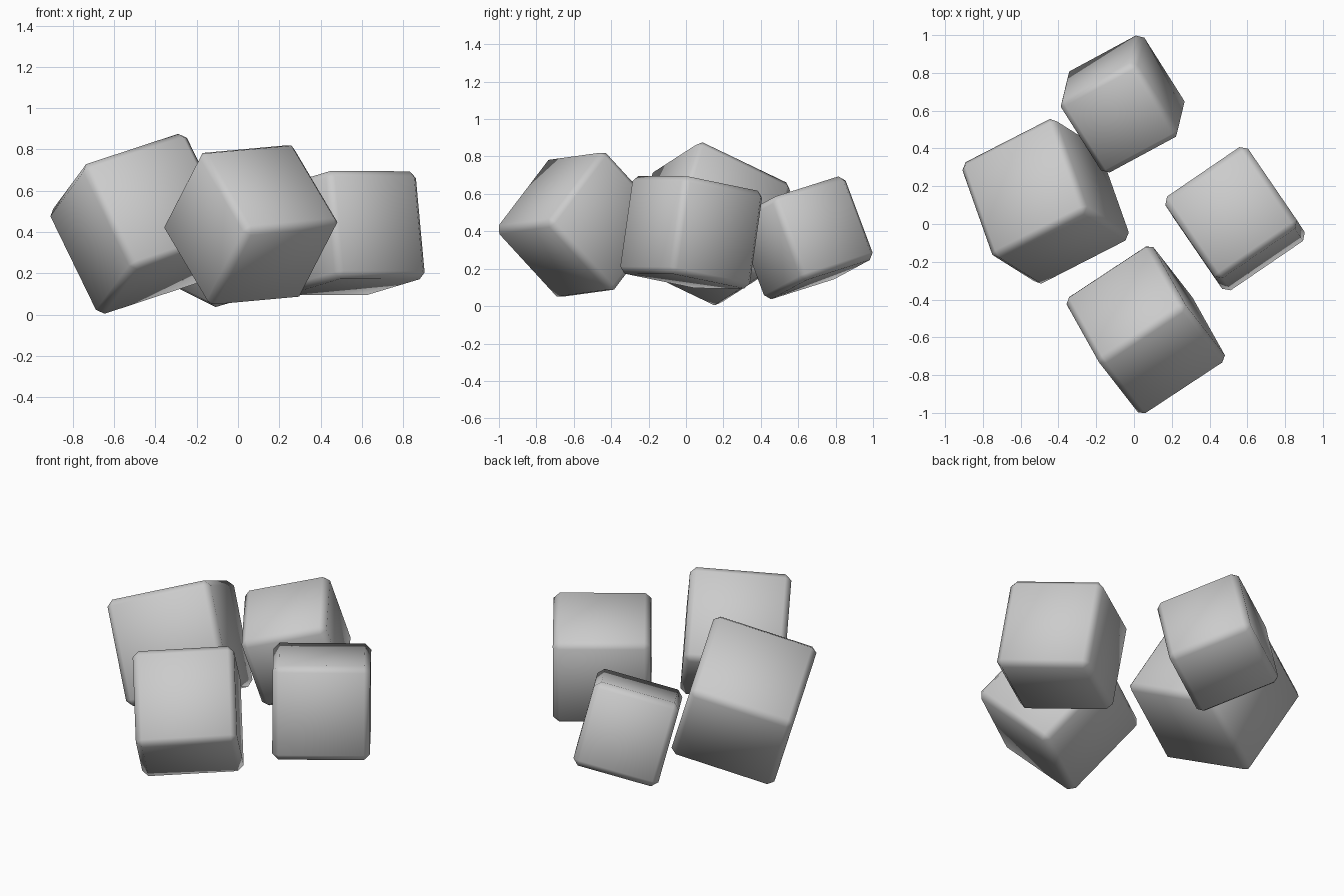
import bpy
from mathutils import Vector, Matrix

if "Cube" in bpy.data.objects:
    bpy.data.objects.remove(bpy.data.objects["Cube"])


def tumbled_cube(name, size, centre, edge_a, edge_b, bevel=0.033):
    """Cube with two edge directions given, corners chamfered, smooth shaded."""
    a = Vector(edge_a).normalized()
    b = Vector(edge_b)
    b = (b - a * b.dot(a)).normalized()
    c = a.cross(b)
    bpy.ops.mesh.primitive_cube_add(size=size)
    ob = bpy.context.object
    ob.name = name
    rot = Matrix((a, b, c)).transposed().to_4x4()
    ob.matrix_world = Matrix.Translation(centre) @ rot
    mod = ob.modifiers.new("rounded_edges", 'BEVEL')
    mod.width = bevel
    mod.segments = 1
    mod.limit_method = 'NONE'
    bpy.ops.object.shade_smooth()
    return ob


# Four loose cubes, each tipped a different way
tumbled_cube("front_cube", 0.552, (0.062, -0.56, 0.435),
             (0.44, 0.29, 0.04), (-0.22, 0.28, 0.37))
tumbled_cube("left_cube", 0.588, (-0.468, 0.12, 0.44),
             (-0.17, 0.48, -0.23), (-0.48, -0.24, -0.16))
tumbled_cube("back_cube", 0.479, (-0.06, 0.635, 0.365),
             (-0.38, -0.205, -0.111), (0.04, 0.165, -0.44))
tumbled_cube("right_cube", 0.530, (0.535, 0.028, 0.395),
             (0.41, 0.28, -0.002), (0.045, -0.07, -0.49))
